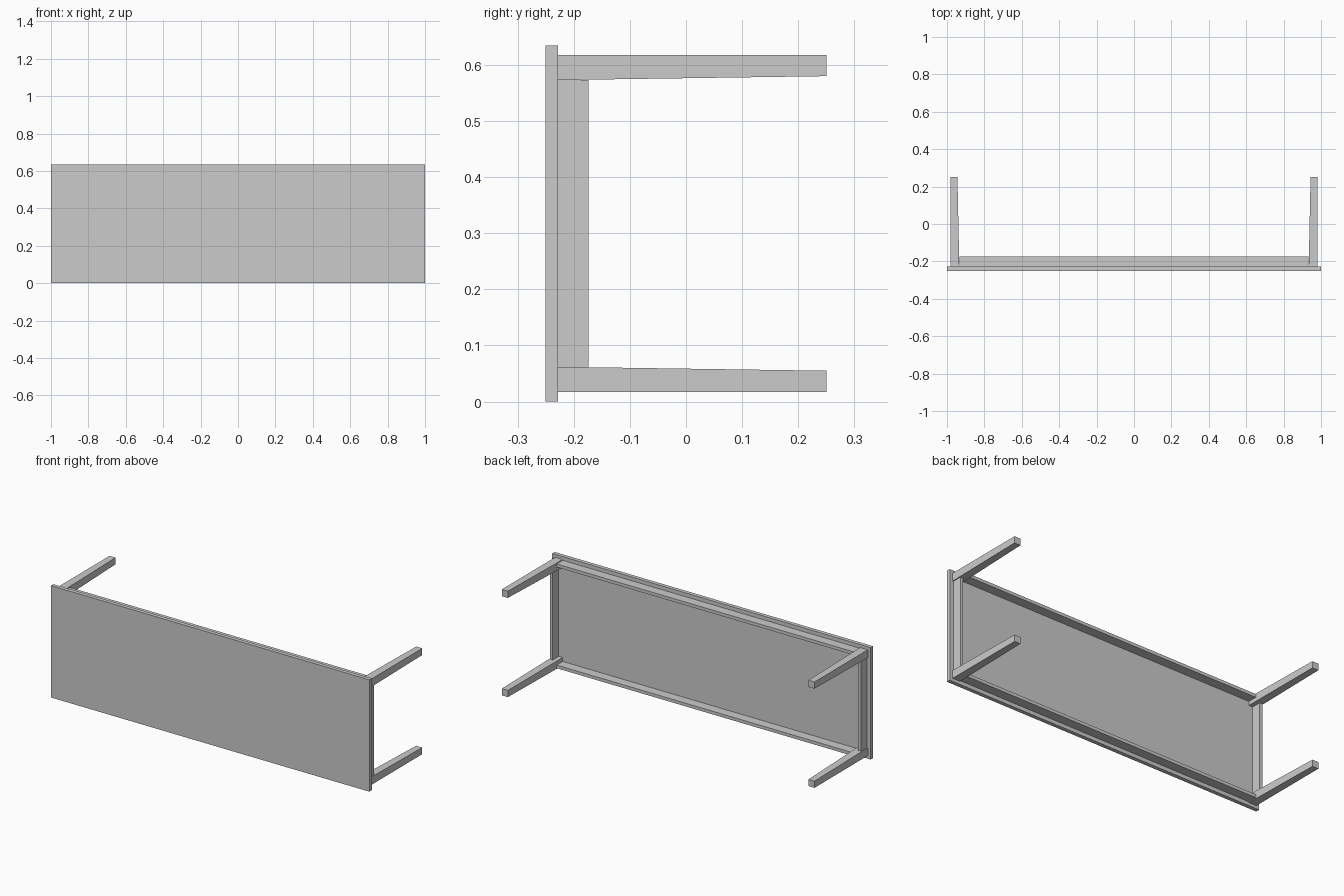
import bpy, bmesh

if "Cube" in bpy.data.objects:
    bpy.data.objects.remove(bpy.data.objects["Cube"])

# Table tipped on its side: top faces -y, legs point to +y
CZ = 0.3175          # middle height
Y_TOP = -0.228       # underside of the tabletop


def mesh_object(name, bm):
    bmesh.ops.recalc_face_normals(bm, faces=bm.faces)
    me = bpy.data.meshes.new(name)
    bm.to_mesh(me)
    bm.free()
    ob = bpy.data.objects.new(name, me)
    bpy.context.collection.objects.link(ob)
    return ob


def box(name, x0, x1, y0, y1, z0, z1):
    bm = bmesh.new()
    bmesh.ops.create_cube(bm, size=1)
    for v in bm.verts:
        v.co = (x1 if v.co.x > 0 else x0,
                y1 if v.co.y > 0 else y0,
                z1 if v.co.z > 0 else z0)
    return mesh_object(name, bm)


def leg(name, sx, sz):
    """Square leg, outer faces straight, inner faces tapered."""
    bm = bmesh.new()
    ox, oz = 0.982, 0.3005
    rings = []
    for y, wx, wz in ((Y_TOP, 0.048, 0.045), (0.25, 0.038, 0.038)):
        pts = ((ox, oz), (ox - wx, oz), (ox - wx, oz - wz), (ox, oz - wz))
        rings.append([bm.verts.new((sx * px, y, CZ + sz * pz)) for px, pz in pts])
    a, b = rings
    bm.faces.new(a)
    bm.faces.new(b)
    for i in range(4):
        j = (i + 1) % 4
        bm.faces.new((a[i], a[j], b[j], b[i]))
    return mesh_object(name, bm)


# Tabletop
box("tabletop", -1, 1, -0.25, Y_TOP, 0, 0.635)

# Tapered legs
for sx, side in ((-1, "left"), (1, "right")):
    for sz, level in ((-1, "lower"), (1, "upper")):
        leg(f"{side}_{level}_leg", sx, sz)

# Apron rails between the legs
T, Y_RAIL = 0.018, -0.174
for s, side in ((-1, "left"), (1, "right")):
    x0, x1 = sorted((s * 0.977, s * (0.977 - T)))
    box(f"{side}_end_rail", x0, x1, Y_TOP, Y_RAIL, 0.062, 0.573)
for s, level in ((-1, "lower"), (1, "upper")):
    z0, z1 = sorted((CZ + s * 0.296, CZ + s * (0.296 - T)))
    box(f"{level}_long_rail", -0.934, 0.934, Y_TOP, Y_RAIL, z0, z1)
